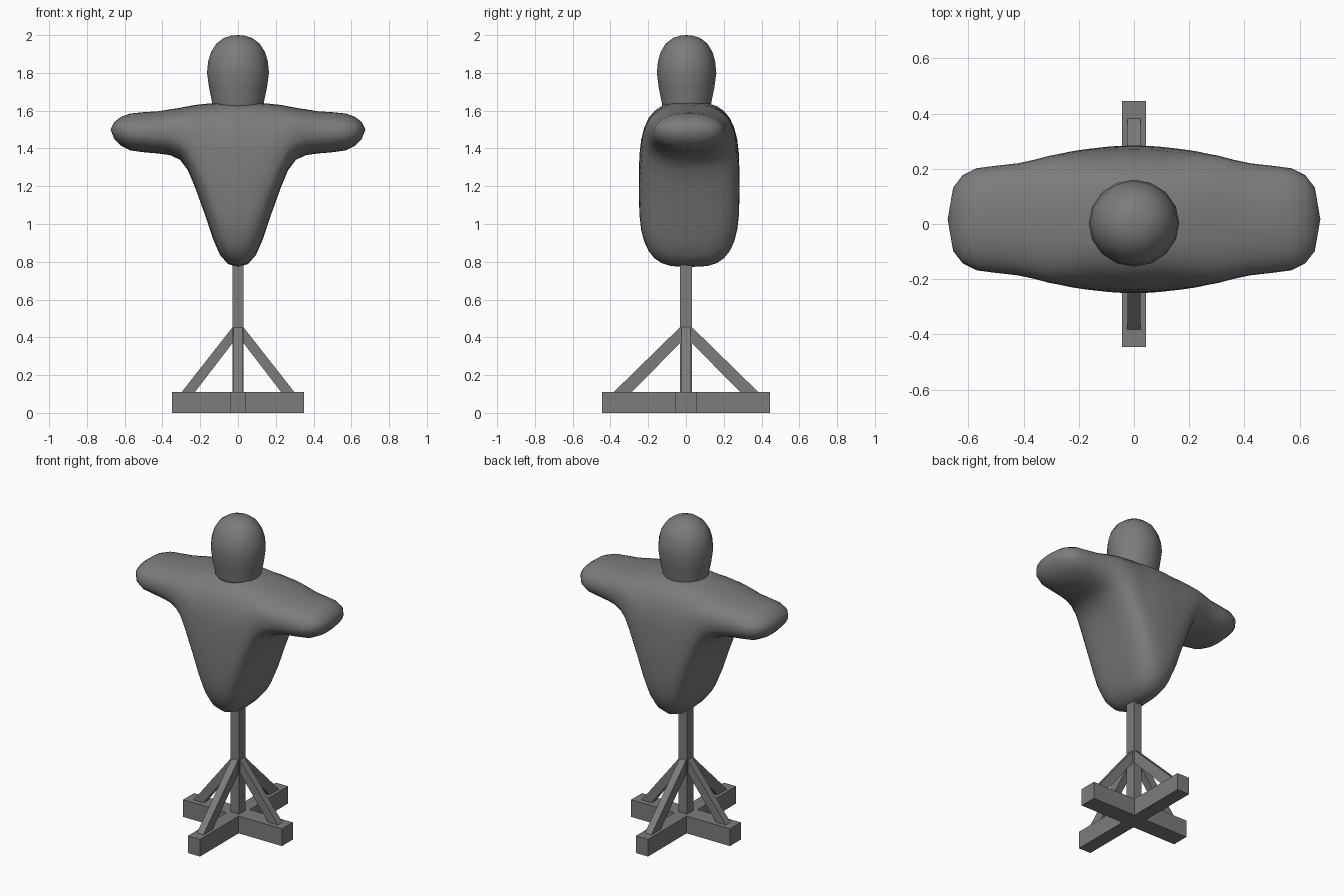
import bpy, bmesh, math
from mathutils import Vector

old = bpy.data.objects.get("Cube")
if old:
    bpy.data.objects.remove(old, do_unlink=True)

grey = bpy.data.materials.new("plain grey")
grey.use_nodes = True
grey.diffuse_color = (0.2, 0.2, 0.2, 1)
grey.node_tree.nodes["Principled BSDF"].inputs["Base Color"].default_value = (0.2, 0.2, 0.2, 1)


def finish(bm, name, smooth=False):
    bmesh.ops.recalc_face_normals(bm, faces=bm.faces)
    mesh = bpy.data.meshes.new(name)
    bm.to_mesh(mesh)
    bm.free()
    mesh.materials.append(grey)
    for p in mesh.polygons:
        p.use_smooth = smooth
    obj = bpy.data.objects.new(name, mesh)
    bpy.context.collection.objects.link(obj)
    return obj


def loft(name, rings, tip_a, tip_b):
    """Skin a row of rings and close both ends with a fan."""
    bm = bmesh.new()
    loops = [[bm.verts.new(p) for p in ring] for ring in rings]
    n = len(loops[0])
    for a, b in zip(loops, loops[1:]):
        for i in range(n):
            j = (i + 1) % n
            bm.faces.new((a[i], a[j], b[j], b[i]))
    for loop, tip in ((loops[0], tip_a), (loops[-1], tip_b)):
        v = bm.verts.new(tip)
        for i in range(n):
            bm.faces.new((loop[i], loop[(i + 1) % n], v))
    return finish(bm, name, True)


def power(v, e):
    return math.copysign(abs(v) ** e, v)


def box(name, x, y, z0, z1):
    bm = bmesh.new()
    bmesh.ops.create_cube(bm, size=1)
    for v in bm.verts:
        v.co = Vector((v.co.x * 2 * x, v.co.y * 2 * y, z0 if v.co.z < 0 else z1))
    return finish(bm, name)


def prism(name, outline, half, angle):
    """Extrude a side outline (distance, height) and turn it about the post."""
    bm = bmesh.new()
    a, b = [[bm.verts.new((r, s * half, z)) for r, z in outline] for s in (-1, 1)]
    bm.faces.new(a)
    bm.faces.new(b)
    for i in range(len(a)):
        j = (i + 1) % len(a)
        bm.faces.new((a[i], a[j], b[j], b[i]))
    obj = finish(bm, name)
    obj.rotation_euler.z = angle
    return obj


# Padded torso with arms: sections across x (x, bottom, top, half depth, squareness)
half = [(0, .772, 1.645, .267, 3.2), (.053, .788, 1.645, .266, 3.2),
        (.095, .836, 1.643, .263, 3.1), (.13, .915, 1.64, .259, 3),
        (.175, 1.05, 1.636, .254, 2.9), (.228, 1.196, 1.63, .246, 2.7),
        (.265, 1.285, 1.623, .238, 2.6), (.307, 1.34, 1.615, .23, 2.5),
        (.36, 1.365, 1.607, .216, 2.4), (.42, 1.373, 1.597, .203, 2.3),
        (.5, 1.38, 1.592, .194, 2.2), (.57, 1.39, 1.585, .185, 2.2),
        (.62, 1.415, 1.567, .16, 2.2), (.655, 1.45, 1.54, .115, 2.2)]
sections = [(-s[0], *s[1:]) for s in reversed(half[1:])] + half
rings = []
for x, low, high, depth, square in sections:
    ring = []
    for k in range(32):
        t = math.tau * k / 32
        ring.append((x, .017 + depth * power(math.cos(t), 2 / square),
                     (low + high) / 2 + (high - low) / 2 * power(math.sin(t), 2 / square)))
    rings.append(ring)
loft("padded_torso", rings, (-.675, .017, 1.5), (.675, .017, 1.5))

# Head
profile = [(.13, 1.58), (.137, 1.645), (.153, 1.72), (.164, 1.8), (.158, 1.86),
           (.143, 1.91), (.115, 1.955), (.075, 1.985), (.035, 1.997)]
rings = [[(r * math.cos(math.tau * k / 16), r * .96 * math.sin(math.tau * k / 16) + .003, z)
          for k in range(16)] for r, z in profile]
loft("head", rings, (0, 0, 1.58), (0, .003, 2))

# Wooden stand: post, crossed beams and four braces
box("post", .029, .033, .1, .82)
box("cross_beam_side", .35, .055, 0, .11)
box("cross_beam_front", .043, .445, 0, .11)
for i, side in enumerate(("left", "back", "right", "front")):
    reach, width = ((.3, .07), (.385, .095))[i % 2]
    outline = [(reach, .108), (reach - width, .108), (.025, .375), (0, .4), (0, .465), (.02, .465)]
    prism("brace_" + side, outline, .023, i * math.pi / 2)
